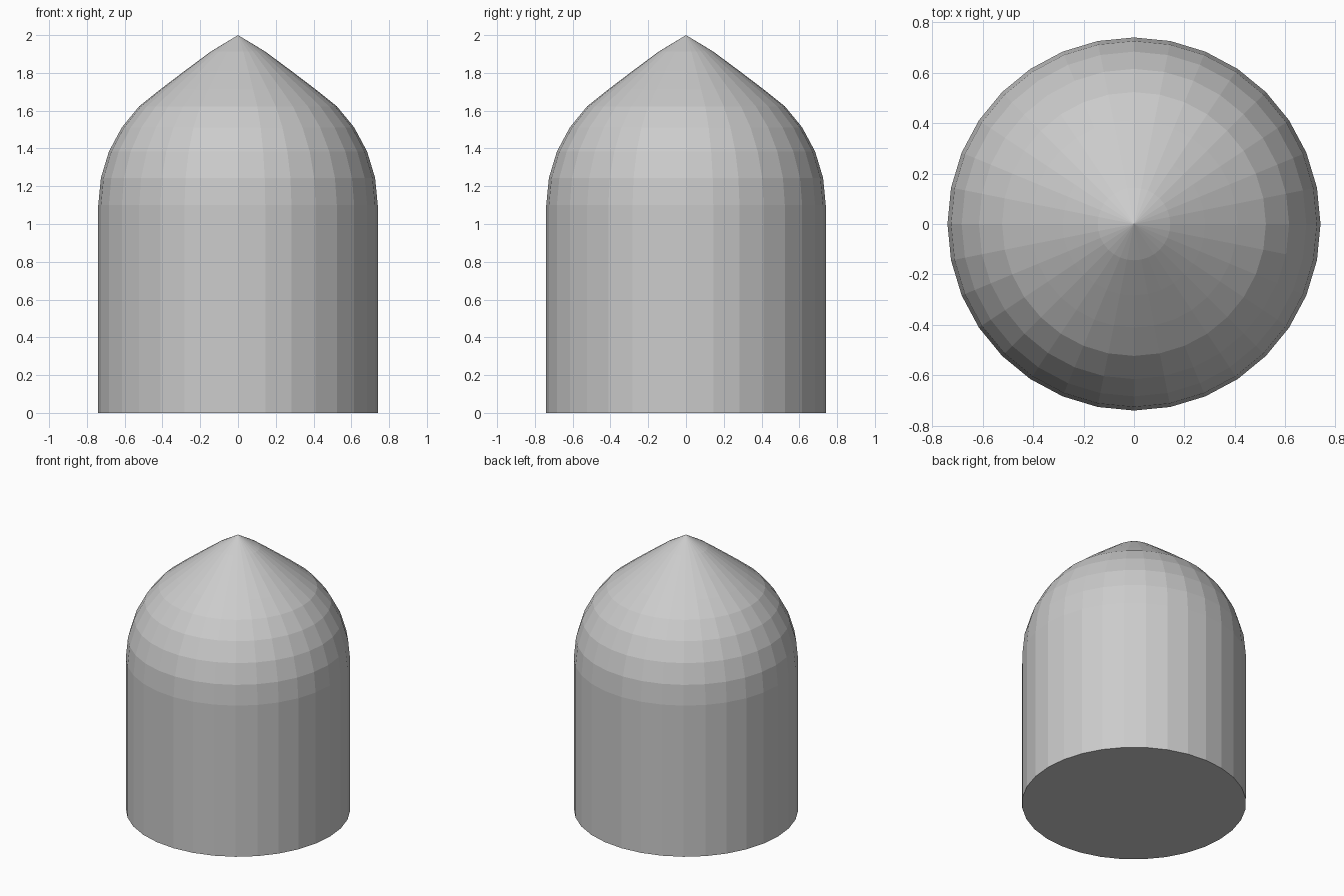
import bpy, bmesh
from math import sin, cos, pi, radians

if "Cube" in bpy.data.objects:
    bpy.data.objects.remove(bpy.data.objects["Cube"])

SIDES = 32
R, SHOULDER = 0.74, 1.10

# Half profile: straight wall, rounded shoulder up to 45 degrees, then a pointed tip
profile = [(R, 0.0)]
for i in range(5):
    a = radians(11.25 * i)
    profile.append((R * cos(a), SHOULDER + R * sin(a)))
profile += [(0.411, 1.713), (0.283, 1.81), (0.144, 1.913)]

bm = bmesh.new()
rings = []
for r, z in profile:
    rings.append([bm.verts.new((r * cos(2 * pi * k / SIDES), r * sin(2 * pi * k / SIDES), z))
                  for k in range(SIDES)])

# Walls between rings
for low, high in zip(rings, rings[1:]):
    for k in range(SIDES):
        n = (k + 1) % SIDES
        bm.faces.new((low[k], low[n], high[n], high[k]))

# Pointed tip and flat base
tip = bm.verts.new((0, 0, 2.0))
for k in range(SIDES):
    bm.faces.new((rings[-1][k], rings[-1][(k + 1) % SIDES], tip))
bm.faces.new(rings[0][::-1])

mesh = bpy.data.meshes.new("pointed_capsule")
bm.to_mesh(mesh)
bm.free()
bpy.context.collection.objects.link(bpy.data.objects.new("pointed_capsule", mesh))
